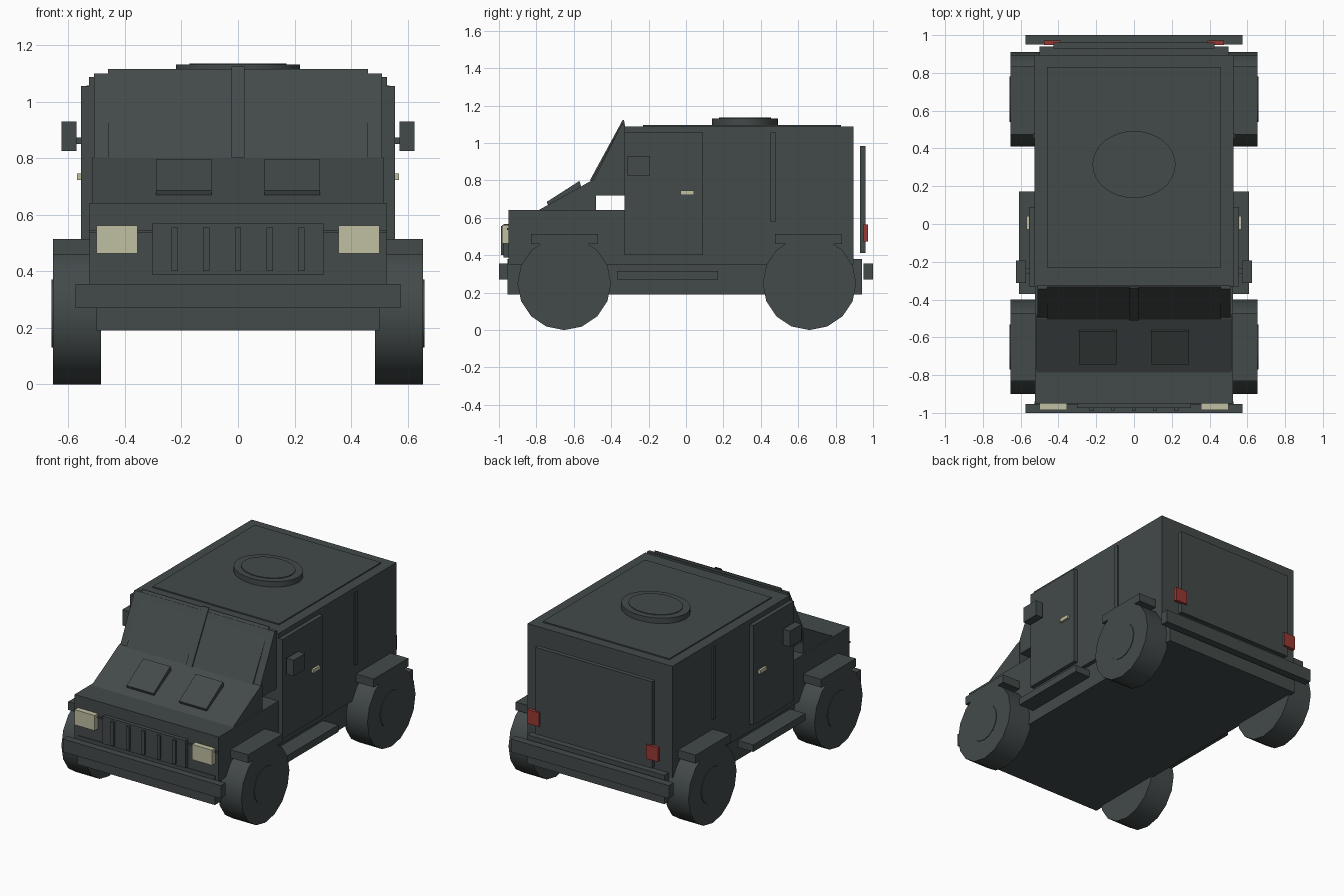
import bpy, bmesh, math
from mathutils import Matrix

if "Cube" in bpy.data.objects:
    bpy.data.objects.remove(bpy.data.objects["Cube"])


def material(name, rgb):
    m = bpy.data.materials.new(name)
    m.diffuse_color = (*rgb, 1)
    m.use_nodes = True
    m.node_tree.nodes["Principled BSDF"].inputs["Base Color"].default_value = m.diffuse_color
    return m


BODY = material("dark grey green", (0.056, 0.069, 0.068))
CREAM = material("pale cream", (0.53, 0.52, 0.36))
RED = material("tail red", (0.32, 0.04, 0.034))


def finish(name, bm, mat, smooth=False):
    bmesh.ops.recalc_face_normals(bm, faces=bm.faces)
    me = bpy.data.meshes.new(name)
    bm.to_mesh(me)
    bm.free()
    me.materials.append(mat)
    ob = bpy.data.objects.new(name, me)
    bpy.context.collection.objects.link(ob)
    if smooth:
        bpy.ops.object.select_all(action='DESELECT')
        ob.select_set(True)
        bpy.context.view_layer.objects.active = ob
        bpy.ops.object.shade_smooth_by_angle(angle=math.radians(35))
    return ob


def box(name, x, y, z, mat=BODY):
    """Box from (min, max) ranges."""
    bm = bmesh.new()
    bmesh.ops.create_cube(bm, size=1)
    for v in bm.verts:
        for i, (a, b) in enumerate((x, y, z)):
            v.co[i] = a if v.co[i] < 0 else b
    return finish(name, bm, mat)


def pair(name, x, y, z, mat=BODY):
    """The same box on the right and the left."""
    box("right_" + name, x, y, z, mat)
    box("left_" + name, (-x[1], -x[0]), y, z, mat)


def prism(name, profile, x0, x1):
    """Side profile of (y, z) points extruded along x."""
    bm = bmesh.new()
    a = [bm.verts.new((x0, y, z)) for y, z in profile]
    b = [bm.verts.new((x1, y, z)) for y, z in profile]
    bm.faces.new(a)
    bm.faces.new(b[::-1])
    n = len(a)
    for i in range(n):
        bm.faces.new((a[i], b[i], b[(i + 1) % n], a[(i + 1) % n]))
    return finish(name, bm, BODY)


def disc(name, centre, radius, depth, sides, axis='Z', scale=(1, 1, 1)):
    bm = bmesh.new()
    bmesh.ops.create_cone(bm, cap_ends=True, segments=sides,
                          radius1=radius, radius2=radius, depth=depth)
    m = Matrix.Translation(centre) @ Matrix.Diagonal((*scale, 1))
    if axis == 'X':
        m = m @ Matrix.Rotation(math.pi / 2, 4, 'Y')
    bm.transform(m)
    return finish(name, bm, BODY, True)


# Main body
box("chassis", (-0.5, 0.5), (-0.955, 0.94), (0.19, 0.38))
box("hood_base", (-0.525, 0.525), (-0.95, -0.32), (0.35, 0.642))
box("cabin", (-0.527, 0.527), (-0.33, 0.895), (0.35, 1.087))
box("roof_panel", (-0.46, 0.46), (-0.23, 0.83), (1.08, 1.095))

# Sloped hood and its raised vents
prism("hood_slope", [(-0.79, 0.64), (-0.5, 0.802), (-0.48, 0.802), (-0.48, 0.64)],
      -0.515, 0.515)
for side, x0 in (("left", -0.29), ("right", 0.093)):
    prism(side + "_hood_vent", [(-0.745, 0.685), (-0.57, 0.797), (-0.56, 0.765),
                                (-0.735, 0.66)], x0, x0 + 0.197)

# Windshield: frame, glass and divider
prism("windshield_frame", [(-0.48, 0.72), (-0.495, 0.80), (-0.345, 1.10),
                           (-0.325, 1.10), (-0.325, 0.72)], -0.51, 0.51)
prism("windshield_glass", [(-0.505, 0.80), (-0.335, 1.116), (-0.33, 1.116),
                           (-0.33, 1.05), (-0.47, 0.80)], -0.46, 0.46)
prism("windshield_divider", [(-0.514, 0.80), (-0.338, 1.124), (-0.33, 1.124),
                             (-0.49, 0.80)], -0.023, 0.023)

# Roof hatch
disc("hatch", (0, 0.315, 1.108), 0.22, 0.046, 32, scale=(1, 0.806, 1))
disc("hatch_lid", (0, 0.315, 1.115), 0.172, 0.041, 32, scale=(1, 0.806, 1))

# Grille, headlights, trim and bumpers
box("grille", (-0.302, 0.302), (-0.975, -0.94), (0.387, 0.568))
for i in range(-2, 3):
    box("grille_slat", (i * 0.112 - 0.011, i * 0.112 + 0.011), (-0.988, -0.97), (0.40, 0.555))
box("front_trim", (-0.527, 0.527), (-0.957, -0.94), (0.535, 0.546))
pair("headlight", (0.355, 0.5), (-0.985, -0.945), (0.462, 0.562), CREAM)
box("front_bumper", (-0.575, 0.575), (-1.0, -0.953), (0.27, 0.355))
box("rear_bumper", (-0.575, 0.575), (0.95, 1.0), (0.27, 0.355))

# Rear door and tail lights
box("rear_door", (-0.425, 0.425), (0.93, 0.96), (0.412, 0.983))
pair("tail_light", (0.39, 0.476), (0.948, 0.972), (0.473, 0.565), RED)

# Side doors, handles, mirrors, ribs and steps
pair("side_door", (0.5, 0.555), (-0.33, 0.09), (0.40, 1.055))
pair("door_handle", (0.55, 0.57), (-0.03, 0.042), (0.722, 0.745), CREAM)
pair("mirror_arm", (0.55, 0.58), (-0.265, -0.235), (0.85, 0.873))
pair("mirror", (0.572, 0.624), (-0.312, -0.192), (0.826, 0.93))
pair("side_rib", (0.52, 0.536), (0.453, 0.48), (0.58, 1.057))
pair("step", (0.48, 0.61), (-0.37, 0.172), (0.27, 0.316))

# Wheels, hubs and fenders
for sx, side in ((1, "right"), (-1, "left")):
    for y, end in ((-0.651, "front"), (0.66, "rear")):
        disc(f"{end}_{side}_wheel", (sx * 0.57, y, 0.25), 0.25, 0.17, 16, 'X')
        disc(f"{end}_{side}_hub", (sx * 0.575, y, 0.25), 0.12, 0.168, 16, 'X')
for y, end in ((-0.65, "front"), (0.655, "rear")):
    pair(end + "_fender", (0.48, 0.655), (y - 0.18, y + 0.18), (0.46, 0.514))
